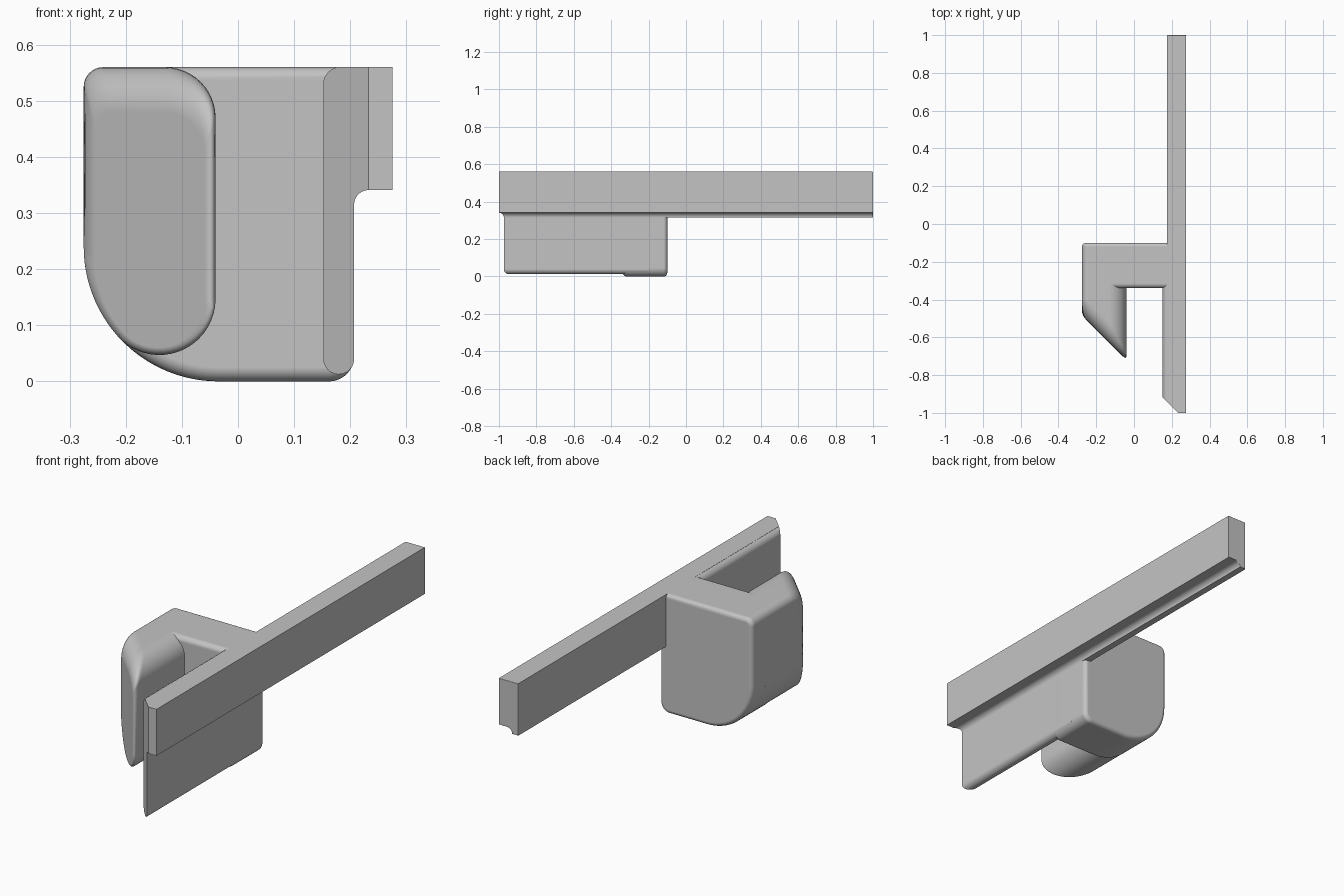
import bpy, bmesh
from math import sin, cos, pi, radians
from mathutils import Vector

if "Cube" in bpy.data.objects:
    bpy.data.objects.remove(bpy.data.objects["Cube"], do_unlink=True)

grey = bpy.data.materials.new("plain grey")
grey.use_nodes = True
GREY = (0.55, 0.55, 0.55, 1)
grey.diffuse_color = GREY
grey.node_tree.nodes["Principled BSDF"].inputs["Base Color"].default_value = GREY


def arc(cx, cz, r, start, end, steps=12):
    """Points of an arc in the XZ plane, angles in degrees."""
    angles = [radians(start + (end - start) * i / steps) for i in range(steps + 1)]
    return [(cx + r * cos(a), cz + r * sin(a)) for a in angles]


def loft(rings):
    """Skin a list of equal rings of points and cap both ends."""
    bm = bmesh.new()
    loops = [[bm.verts.new(p) for p in ring] for ring in rings]
    n = len(loops[0])
    for a, b in zip(loops, loops[1:]):
        for i in range(n):
            j = (i + 1) % n
            bm.faces.new((a[i], a[j], b[j], b[i]))
    bm.faces.new(loops[0])
    bm.faces.new(loops[-1])
    bmesh.ops.recalc_face_normals(bm, faces=bm.faces)
    return bm


def prism(profile, y0, y1):
    return loft([[(x, y, z) for x, z in profile] for y in (y0, y1)])


def round_end(bm, y, radius, keep=lambda v: True):
    """Round the rim of the cap that lies at y."""
    rim = [e for e in bm.edges
           if all(abs(v.co.y - y) < 1e-4 for v in e.verts)
           and any(keep(v.co) for v in e.verts)]
    bmesh.ops.bevel(bm, geom=rim, offset=radius, segments=5, profile=0.5,
                    affect='EDGES', clamp_overlap=True)


def cut_nose(bm):
    """Slice the front end off at 45 degrees and close it."""
    geom = bm.verts[:] + bm.edges[:] + bm.faces[:]
    cut = bmesh.ops.bisect_plane(bm, geom=geom, plane_co=(0.152, -0.919, 0),
                                 plane_no=(-1, -1, 0), clear_outer=True)
    edges = [e for e in cut["geom_cut"] if isinstance(e, bmesh.types.BMEdge)]
    bmesh.ops.holes_fill(bm, edges=edges, sides=0)
    bmesh.ops.recalc_face_normals(bm, faces=bm.faces)


def finish(bm, name):
    mesh = bpy.data.meshes.new(name)
    bm.to_mesh(mesh)
    bm.free()
    mesh.materials.append(grey)
    for p in mesh.polygons:
        p.use_smooth = True
    mesh.set_sharp_from_angle(angle=radians(32))
    obj = bpy.data.objects.new(name, mesh)
    bpy.context.collection.objects.link(obj)
    mod = obj.modifiers.new("even shading", 'WEIGHTED_NORMAL')
    mod.keep_sharp = True
    return obj


# Bridge joining the hook to the plate
bridge_profile = (arc(-0.035, 0.24, 0.24, 180, 270, 20) + arc(0.162, 0.045, 0.045, 270, 360)
                  + [(0.207, 0.56)] + arc(-0.24, 0.525, 0.035, 90, 180))
bridge = prism(bridge_profile, -0.34, -0.1)
round_end(bridge, -0.34, 0.025)
round_end(bridge, -0.1, 0.02)
finish(bridge, "bridge")

# Hook with a slanted, softly rounded nose
hook_profile = (arc(-0.035, 0.24, 0.24, 180, 221.5) + arc(-0.14, 0.147, 0.1, 221.5, 360, 18)
                + arc(-0.13, 0.47, 0.09, 0, 90) + arc(-0.24, 0.525, 0.035, 90, 180))
rings = [[(x, -0.2, z) for x, z in hook_profile]]
MID_X, MID_Z = -0.158, 0.12
for step in range(9):
    t = step / 8 * pi / 2
    ring = []
    for x, z in hook_profile:
        top = max(0, (z - MID_Z) / 0.44) ** 6
        inset = 1 - cos(t)
        nx = MID_X + (x - MID_X) * (1 - 0.17 * inset)
        nz = MID_Z + (z - MID_Z) * (1 - 0.18 * inset)
        ring.append((nx, -0.76 - nx + (0.02 + 0.09 * top) * (1 - sin(t)), nz))
    rings.append(ring)
finish(loft(rings), "hook")

# Thin plate hanging below the rail
plate_profile = (arc(0.1795, 0.04, 0.0275, 180, 360) + [(0.207, 0.56)]
                 + arc(0.182, 0.53, 0.03, 90, 180))
plate = prism(plate_profile, -1.1, -0.2)
cut_nose(plate)
finish(plate, "plate")

# Long rail with a lip along its underside
rail_profile = ([(0.175, 0.56), (0.175, 0.315)] + arc(0.233, 0.315, 0.026, 180, 90)
                + [(0.275, 0.341), (0.275, 0.56)])
rail = prism(rail_profile, -1.0, 1.0)
round_end(rail, 1.0, 0.018, lambda co: co.x < 0.27)
cut_nose(rail)
finish(rail, "rail")
